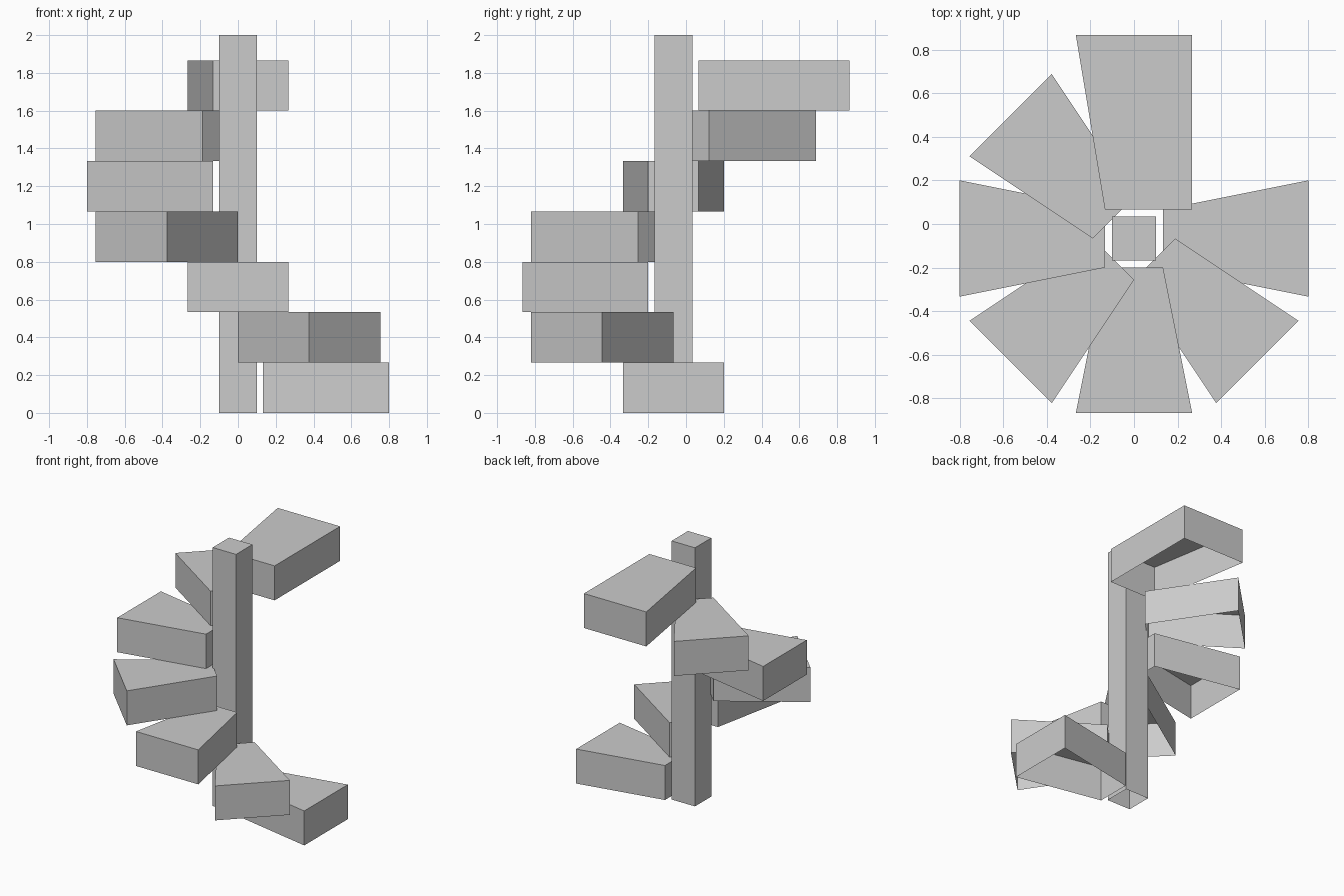
import bpy
import bmesh
from math import radians
from mathutils import Matrix, Vector

cube = bpy.data.objects.get("Cube")
if cube:
    bpy.data.objects.remove(cube, do_unlink=True)

GREY = (0.6, 0.6, 0.6, 1.0)
stone = bpy.data.materials.new("light_grey")
stone.use_nodes = True
stone.diffuse_color = GREY
stone.node_tree.nodes["Principled BSDF"].inputs["Base Color"].default_value = GREY

AXIS = Vector((0, -1 / 15, 0))   # centre line of the staircase
RISE = 4 / 15                    # height of one step
INNER, OUTER = 2 / 15, 0.8       # radial reach of a step


def open_prism(name, outline, height, location, turn=0):
    """Extrude a flat outline upward, leaving the underside open."""
    bm = bmesh.new()
    base = bm.faces.new([bm.verts.new((x, y, 0)) for x, y in outline])
    extruded = bmesh.ops.extrude_face_region(bm, geom=[base])["geom"]
    top = [v for v in extruded if isinstance(v, bmesh.types.BMVert)]
    bmesh.ops.translate(bm, verts=top, vec=(0, 0, height))
    underside = [f for f in bm.faces if all(v.co.z < 1e-5 for v in f.verts)]
    if underside:
        bmesh.ops.delete(bm, geom=underside, context="FACES_ONLY")
    bmesh.ops.recalc_face_normals(bm, faces=bm.faces)
    roof = max(bm.faces, key=lambda f: f.calc_center_median().z)
    roof.normal_update()
    if roof.normal.z < 0:
        bmesh.ops.reverse_faces(bm, faces=bm.faces)
    bmesh.ops.transform(bm, verts=bm.verts,
                        matrix=Matrix.Translation(location) @ Matrix.Rotation(turn, 4, "Z"))
    mesh = bpy.data.meshes.new(name)
    bm.to_mesh(mesh)
    bm.free()
    mesh.materials.append(stone)
    obj = bpy.data.objects.new(name, mesh)
    bpy.context.collection.objects.link(obj)
    return obj


# Central square post
open_prism("centre_post", [(-0.1, -0.1), (0.1, -0.1), (0.1, 0.1), (-0.1, 0.1)], 2.0, AXIS)

# Six tapered steps, each an eighth of a turn further round
wedge = [(INNER, -INNER), (OUTER, -2 * INNER), (OUTER, 2 * INNER), (INNER, INNER)]
for i in range(6):
    open_prism(f"step_{i + 1}", wedge, RISE,
               AXIS + Vector((0, 0, i * RISE)), radians(-45 * i))

# Longer landing at the top, tapered on one side only
landing = [(INNER, -2 * INNER), (OUTER + INNER, -2 * INNER),
           (OUTER + INNER, 2 * INNER), (INNER, INNER)]
open_prism("top_landing", landing, RISE, AXIS + Vector((0, 0, 6 * RISE)), radians(90))
